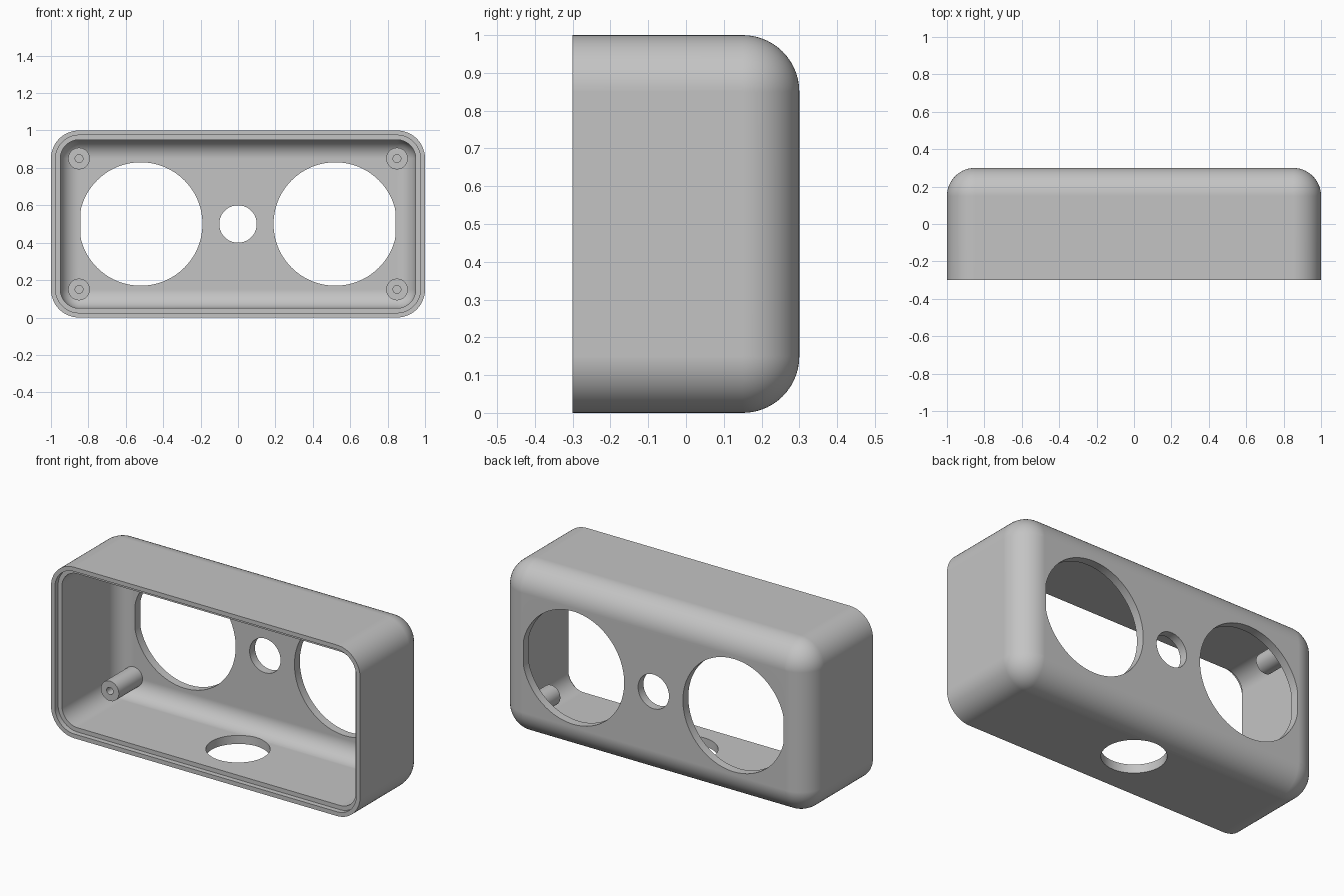
import bpy, bmesh, math
from mathutils import Matrix, Vector

cube = bpy.data.objects.get("Cube")
if cube:
    bpy.data.objects.remove(cube, do_unlink=True)

grey = bpy.data.materials.new("plain grey")
grey.use_nodes = True
colour = (0.55, 0.55, 0.55, 1)
grey.diffuse_color = colour
grey.node_tree.nodes["Principled BSDF"].inputs["Base Color"].default_value = colour

R = 0.15        # outer corner and back edge radius
WALL = 0.05     # shell thickness
SEG = 14        # segments per quarter round


def make_object(name, bm):
    bmesh.ops.recalc_face_normals(bm, faces=bm.faces)
    mesh = bpy.data.meshes.new(name)
    bm.to_mesh(mesh)
    bm.free()
    obj = bpy.data.objects.new(name, mesh)
    bpy.context.collection.objects.link(obj)
    mesh.materials.append(grey)
    return obj


def activate(obj):
    bpy.ops.object.select_all(action='DESELECT')
    obj.select_set(True)
    bpy.context.view_layer.objects.active = obj


def smooth(obj):
    activate(obj)
    bpy.ops.object.shade_smooth_by_angle(angle=math.radians(30))
    mod = obj.modifiers.new("even shading", 'WEIGHTED_NORMAL')
    mod.keep_sharp = True


def bridge(bm, rings):
    for a, b in zip(rings, rings[1:]):
        for i in range(len(a)):
            j = (i + 1) % len(a)
            bm.faces.new((a[i], a[j], b[j], b[i]))


def rounded_ring(bm, inset, y):
    """Rounded rectangle in the xz plane; its corner centres never move."""
    r = R - inset
    ring = []
    for k, (sx, sz) in enumerate(((1, 1), (-1, 1), (-1, -1), (1, -1))):
        for i in range(SEG + 1):
            a = math.pi / 2 * (k + i / SEG)
            ring.append(bm.verts.new((sx * (1 - R) + r * math.cos(a), y,
                                      0.5 + sz * (0.5 - R) + r * math.sin(a))))
    return ring


# Case shell: inner back, inner walls, stepped rim, outer walls, outer back
def back_round(radius):
    steps = [math.pi / 2 * i / SEG for i in range(SEG + 1)]
    return [(R - radius * math.cos(t), 0.15 + radius * math.sin(t)) for t in steps]


section = back_round(R - WALL)[::-1]
section += [(WALL, -0.27), (WALL / 2, -0.27), (WALL / 2, -0.3), (0, -0.3)]
section += back_round(R)
bm = bmesh.new()
rings = [rounded_ring(bm, inset, y) for inset, y in section]
bridge(bm, rings)
bm.faces.new(rings[0])
bm.faces.new(rings[-1])
bmesh.ops.remove_doubles(bm, verts=bm.verts, dist=1e-5)
shell = make_object("case_shell", bm)


# Openings: two large back holes with a flat outer side, one small, one in the floor
def cutter(name, centre, radius, depth, axis, limit=None):
    bm = bmesh.new()
    turn = Matrix.Rotation(math.pi / 2, 4, 'X') if axis == 'Y' else Matrix()
    bmesh.ops.create_cone(bm, cap_ends=True, segments=96, radius1=radius, radius2=radius,
                          depth=depth, matrix=Matrix.Translation(Vector(centre)) @ turn)
    if limit:
        for v in bm.verts:
            v.co.x = max(-limit, min(limit, v.co.x))
    obj = make_object(name, bm)
    obj.hide_render = True
    return obj


cutters = [cutter("large_hole_cutter", (s * 0.52, 0.27, 0.5), 0.33, 0.24, 'Y', 0.842)
           for s in (-1, 1)]
cutters.append(cutter("small_hole_cutter", (0, 0.27, 0.5), 0.1, 0.24, 'Y'))
cutters.append(cutter("floor_hole_cutter", (0, 0, 0.02), 0.17, 0.2, 'Z'))
activate(shell)
for c in cutters:
    mod = shell.modifiers.new("opening", 'BOOLEAN')
    mod.operation = 'DIFFERENCE'
    mod.solver = 'EXACT'
    mod.object = c
    bpy.ops.object.modifier_apply(modifier=mod.name)
for c in cutters:
    bpy.data.objects.remove(c, do_unlink=True)
smooth(shell)

# Screw posts with blind holes, standing on the inside of the back
POST = [(0.058, 0.27), (0.058, 0.03), (0.021, 0.03), (0.021, 0.2)]
for side, sx in (("left", 1), ("right", -1)):
    for level, z in (("upper", 0.85), ("lower", 0.15)):
        bm = bmesh.new()
        rings = []
        for r, y in POST:
            angles = [2 * math.pi * i / 40 for i in range(40)]
            rings.append([bm.verts.new((sx * 0.85 + r * math.cos(a), y, z + r * math.sin(a)))
                          for a in angles])
        bridge(bm, rings)
        bm.faces.new(rings[0])
        bm.faces.new(rings[-1])
        smooth(make_object(f"{level}_{side}_screw_post", bm))
